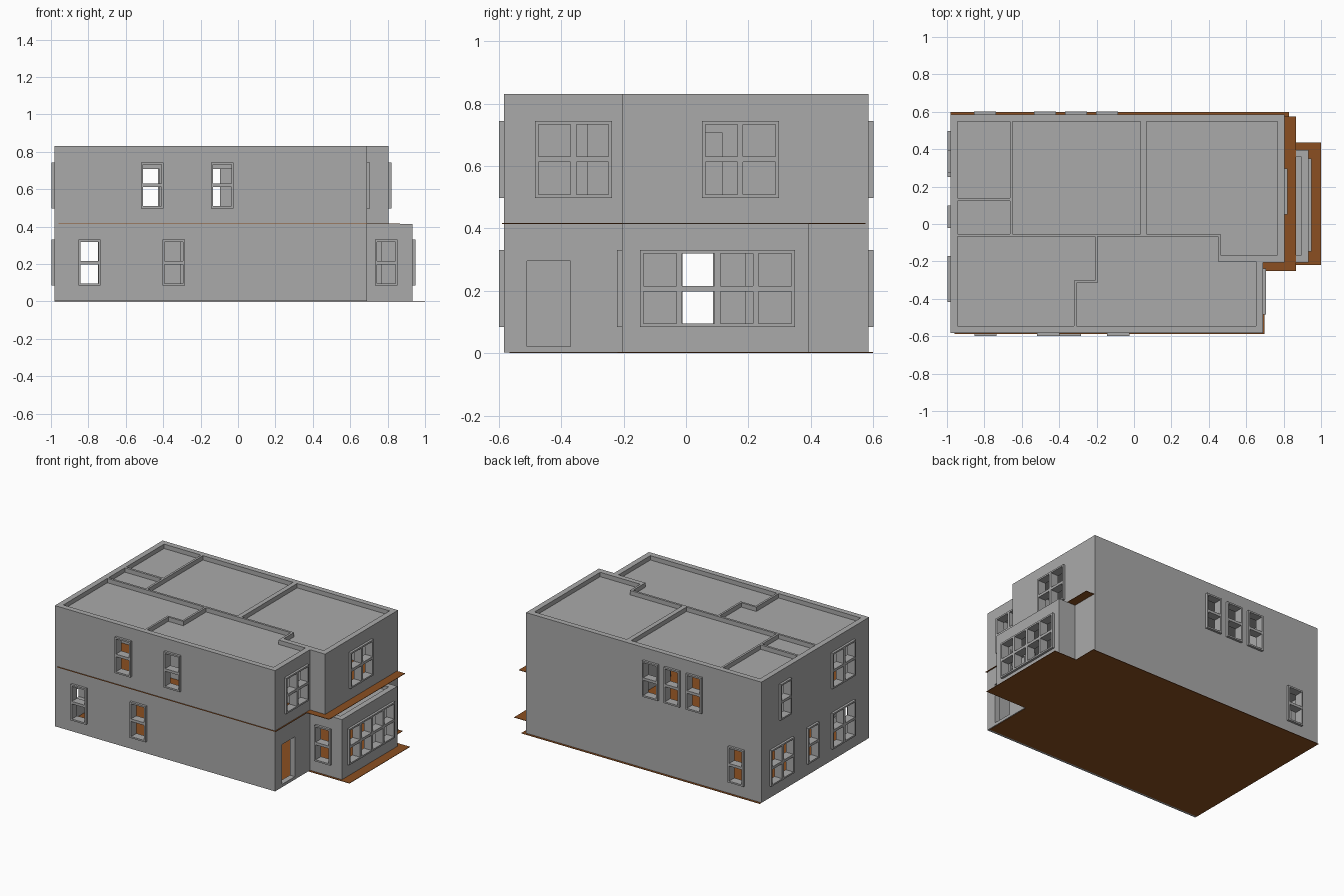
import bpy, bmesh
from mathutils import Vector

if "Cube" in bpy.data.objects:
    bpy.data.objects.remove(bpy.data.objects["Cube"])


def material(name, rgb):
    m = bpy.data.materials.new(name)
    m.diffuse_color = (*rgb, 1)
    m.use_nodes = True
    m.node_tree.nodes["Principled BSDF"].inputs["Base Color"].default_value = m.diffuse_color
    return m


GREY = material("wall grey", (0.40, 0.40, 0.40))
BROWN = material("floor brown", (0.26, 0.078, 0.015))


def add_prism(bm, pts, z0, z1):
    face = bm.faces.new([bm.verts.new((x, y, z0)) for x, y in pts])
    ext = bmesh.ops.extrude_face_region(bm, geom=[face])
    top = [v for v in ext["geom"] if isinstance(v, bmesh.types.BMVert)]
    bmesh.ops.translate(bm, verts=top, vec=(0, 0, z1 - z0))


def finish(bm, name, mat):
    bmesh.ops.recalc_face_normals(bm, faces=bm.faces[:])
    me = bpy.data.meshes.new(name)
    bm.to_mesh(me)
    bm.free()
    me.materials.append(mat)
    ob = bpy.data.objects.new(name, me)
    bpy.context.collection.objects.link(ob)
    return ob


def prisms(name, items, mat):
    """One object from a list of (outline, z0, z1)."""
    bm = bmesh.new()
    for pts, z0, z1 in items:
        add_prism(bm, pts, z0, z1)
    return finish(bm, name, mat)


def rect(x0, x1, y0, y1):
    return [(x0, y0), (x1, y0), (x1, y1), (x0, y1)]


def cut(ob, items):
    cutter = prisms("cutter", items, GREY)
    cutter.hide_render = True
    mod = ob.modifiers.new("cut", "BOOLEAN")
    mod.operation, mod.solver, mod.object = "DIFFERENCE", "EXACT", cutter
    bpy.context.view_layer.update()
    dg = bpy.context.evaluated_depsgraph_get()
    me = bpy.data.meshes.new_from_object(ob.evaluated_get(dg))
    ob.modifiers.clear()
    ob.data = me
    bpy.data.objects.remove(cutter)


MID, TOP, T, OUT = 0.415, 0.83, 0.038, 0.016
LEFT, FRONT, BACK = -0.982, -0.583, 0.585      # outer wall planes
HALL, MAIN, BAY, STEP = 0.69, 0.805, 0.933, -0.205

# windows: side, wall plane, start, end, pane columns
lower_windows = [
    ("-y", FRONT, -0.853, -0.735, 1), ("-y", FRONT, -0.403, -0.283, 1),
    ("-y", STEP, 0.733, 0.853, 1), ("+y", BACK, -0.855, -0.737, 1),
    ("+x", BAY, -0.147, 0.349, 4), ("-x", LEFT, 0.25, 0.497, 2),
    ("-x", LEFT, -0.022, 0.098, 1), ("-x", LEFT, -0.417, -0.17, 2)]
upper_windows = [
    ("-y", FRONT, -0.518, -0.398, 1), ("-y", FRONT, -0.145, -0.023, 1),
    ("+y", BACK, -0.535, -0.417, 1), ("+y", BACK, -0.369, -0.25, 1),
    ("+y", BACK, -0.203, -0.085, 1), ("+x", HALL, -0.484, -0.237, 2),
    ("+x", MAIN, 0.051, 0.298, 2), ("-x", LEFT, 0.275, 0.395, 1),
    ("-x", LEFT, -0.417, -0.17, 2)]


def opening(win, z0):
    side, plane, a, b, _ = win
    a, b, e = a + 0.004, b - 0.004, 0.07
    box = (rect(a, b, plane - e, plane + e) if side[1] == "y"
           else rect(plane - e, plane + e, a, b))
    return box, z0 + 0.004, z0 + 0.242


def window(name, win, z0):
    """Lattice frame with open panes, standing proud of the wall."""
    side, plane, a, b, cols = win
    f, mid, z1 = 0.011, 0.018, z0 + 0.246
    s = 1 if side[0] == "+" else -1

    def breaks(lo, hi, n):
        pane = (hi - lo - 2 * f - (n - 1) * mid) / n
        out = [lo]
        for i in range(n):
            p = lo + f + i * (pane + mid)
            out += [p, p + pane]
        return out + [hi]

    us, zs = breaks(a, b, cols), breaks(z0, z1, 2)
    d = plane + s * OUT
    bm = bmesh.new()
    grid = [[bm.verts.new((u, d, z) if side[1] == "y" else (d, u, z))
             for z in zs] for u in us]
    for i in range(len(us) - 1):
        for j in range(len(zs) - 1):
            if not (i % 2 and j % 2):
                bm.faces.new((grid[i][j], grid[i + 1][j],
                              grid[i + 1][j + 1], grid[i][j + 1]))
    ext = bmesh.ops.extrude_face_region(bm, geom=bm.faces[:])
    vec = Vector((0, 1, 0) if side[1] == "y" else (1, 0, 0)) * -s * (OUT + T + 0.004)
    bmesh.ops.translate(bm, vec=vec, verts=[
        v for v in ext["geom"] if isinstance(v, bmesh.types.BMVert)])
    finish(bm, name, GREY)


# ground floor shell with the projecting bay
def ground_outline(t):
    return [(LEFT + t, FRONT + t), (HALL - t, FRONT + t), (HALL - t, STEP + t),
            (BAY - t, STEP + t), (BAY - t, 0.395 - t), (MAIN - t, 0.395 - t),
            (MAIN - t, BACK - t), (LEFT + t, BACK - t)]


ground = prisms("ground_floor_walls", [(ground_outline(0), 0.002, MID)], GREY)
cut(ground, [(ground_outline(T), -0.1, 0.6)])
door = (rect(HALL - 0.07, HALL + 0.07, -0.51, -0.37), 0.022, 0.295)
cut(ground, [opening(w, 0.085) for w in lower_windows] + [door])

# ground floor partitions
prisms("ground_floor_partitions", [
    (rect(0.10, 0.12, 0.19, 0.55), 0.002, 0.40),
    (rect(-0.30, 0.30, -0.20, -0.185), 0.002, 0.40),
    (rect(-0.31, -0.295, -0.55, -0.20), 0.002, 0.40)], GREY)


# upper floor shell, hollowed room by room
def upper_outline(t):
    return [(LEFT + t, FRONT + t), (HALL - t, FRONT + t), (HALL - t, STEP + t),
            (MAIN - t, STEP + t), (MAIN - t, BACK - t), (LEFT + t, BACK - t)]


upper = prisms("upper_floor_walls", [(upper_outline(0), MID, TOP)], GREY)
L, B, F = LEFT + T, BACK - T, FRONT + T
rooms = [
    rect(L, -0.664, 0.138, B),
    rect(L, -0.664, -0.053, 0.122),
    rect(-0.649, 0.034, -0.053, B),
    [(0.066, -0.053), (0.463, -0.053), (0.463, -0.165), (MAIN - T, -0.165),
     (MAIN - T, B), (0.066, B)],
    [(L, F), (-0.322, F), (-0.322, -0.302), (-0.208, -0.302),
     (-0.208, -0.068), (L, -0.068)],
    [(-0.308, F), (HALL - T, F), (HALL - T, -0.2), (0.448, -0.2),
     (0.448, -0.068), (-0.194, -0.068), (-0.194, -0.316), (-0.308, -0.316)]]
cut(upper, [(r, MID - 0.1, TOP + 0.1) for r in rooms])
doorways = [rect(-0.54, -0.42, -0.1, -0.02), rect(-0.165, -0.03, -0.1, -0.02),
            rect(0.0, 0.1, -0.02, 0.115)]
cut(upper, [opening(w, 0.499) for w in upper_windows]
    + [(d, MID - 0.05, 0.708) for d in doorways])

# ceilings set just below the wall tops
prisms("ground_ceiling", [(ground_outline(T - 0.005), 0.382, 0.387)], GREY)
prisms("upper_ceiling", [(upper_outline(T - 0.005), 0.795, 0.80)], GREY)

# thin floor plates that overhang the walls
prisms("ground_floor_plate", [([
    (-0.98, -0.565), (0.685, -0.565), (0.685, -0.22), (1.0, -0.22), (1.0, 0.435),
    (0.83, 0.435), (0.83, 0.6), (-0.98, 0.6)], 0, 0.003)], BROWN)
prisms("upper_floor_plate", [([
    (-0.96, -0.589), (0.698, -0.589), (0.698, -0.25), (0.866, -0.25),
    (0.866, 0.575), (-0.96, 0.575)], MID - 0.001, MID + 0.002)], BROWN)

# window frames
for i, w in enumerate(lower_windows):
    window(f"lower_window_{i + 1}", w, 0.084)
for i, w in enumerate(upper_windows):
    window(f"upper_window_{i + 1}", w, 0.498)
